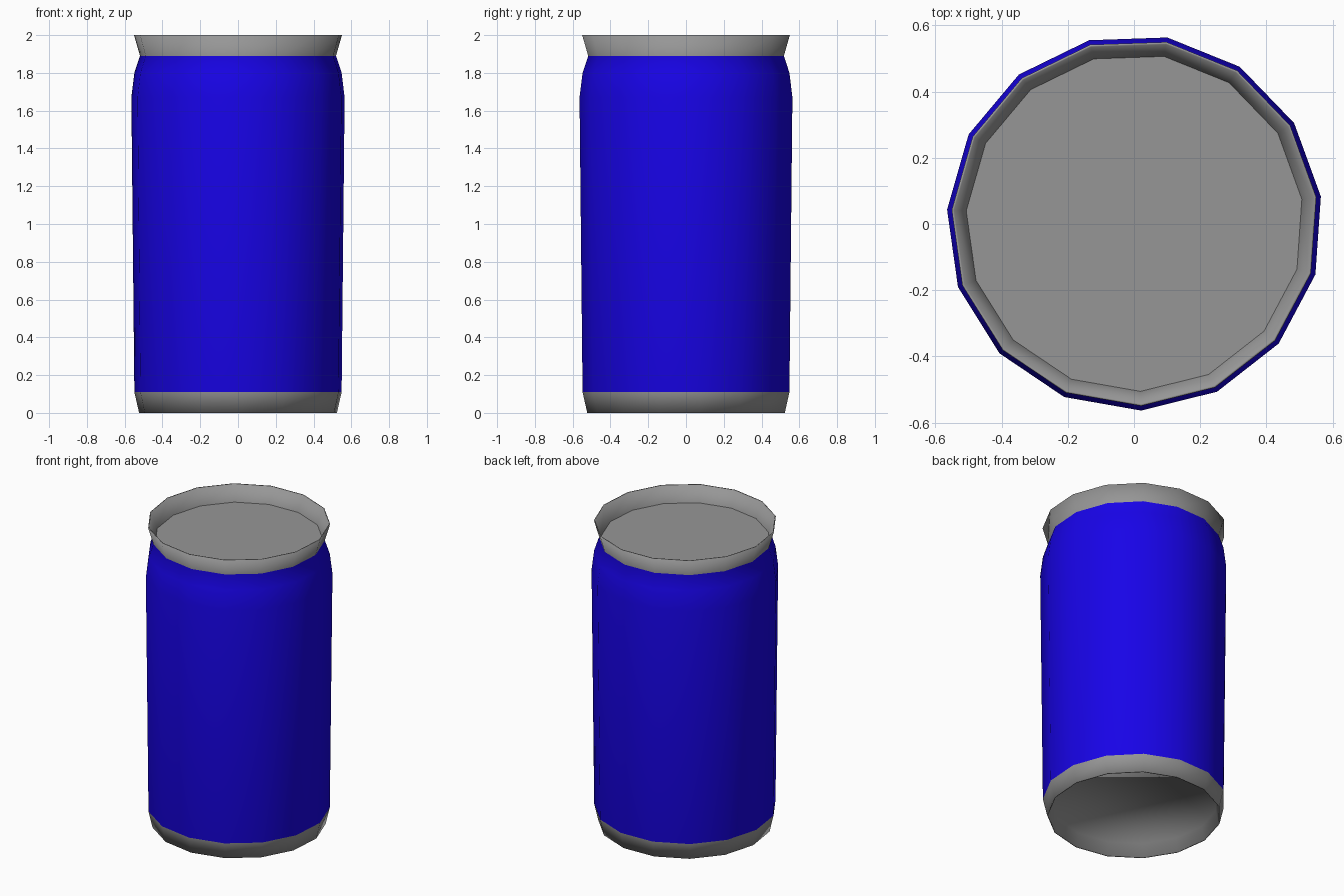
import bpy
import bmesh
import math

SIDES = 15
START = math.radians(-88)
CENTRE = (0.002, 0.004)

cube = bpy.data.objects.get("Cube")
if cube:
    bpy.data.objects.remove(cube, do_unlink=True)


def make_material(name, colour):
    mat = bpy.data.materials.new(name)
    mat.use_nodes = True
    mat.diffuse_color = colour
    mat.node_tree.nodes["Principled BSDF"].inputs["Base Color"].default_value = colour
    return mat


def ring_points(radius, z):
    angles = [START + math.tau * i / SIDES for i in range(SIDES)]
    return [(CENTRE[0] + radius * math.cos(a), CENTRE[1] + radius * math.sin(a), z)
            for a in angles]


def add_object(name, bm, materials):
    mesh = bpy.data.meshes.new(name)
    bm.to_mesh(mesh)
    bm.free()
    for mat in materials:
        mesh.materials.append(mat)
    bpy.context.collection.objects.link(bpy.data.objects.new(name, mesh))


METAL, PAINT = 0, 1
metal = make_material("bare grey metal", (0.305, 0.305, 0.305, 1))
blue = make_material("deep blue paint", (0.009, 0.001, 0.80, 1))

# Shell profile as radius, height and the finish of the band that starts there
PROFILE = [
    (0.505, 0.09, METAL),   # recessed underside
    (0.520, 0.0, METAL),    # foot
    (0.527, 0.0, METAL),
    (0.552, 0.11, PAINT),   # painted wall
    (0.568, 1.67, PAINT),   # shoulder
    (0.552, 1.80, PAINT),
    (0.522, 1.89, METAL),   # flared rim
    (0.554, 2.0, METAL),
    (0.547, 2.0, METAL),
    (0.510, 1.895, METAL),
]

# Shell: one smooth surface from the recess, up the wall and over the rim
bm = bmesh.new()
rings = [[bm.verts.new(p) for p in ring_points(r, z)] for r, z, _ in PROFILE]
for low, high, (_, _, finish) in zip(rings, rings[1:], PROFILE):
    for i in range(SIDES):
        j = (i + 1) % SIDES
        face = bm.faces.new((low[i], low[j], high[j], high[i]))
        face.material_index = finish
        face.smooth = True
underside = bm.faces.new(rings[0][::-1])
underside.smooth = True
add_object("can_shell", bm, [metal, blue])

# Flat lid set down inside the rim
bm = bmesh.new()
bm.faces.new([bm.verts.new(p) for p in ring_points(*PROFILE[-1][:2])])
add_object("can_lid", bm, [metal])
